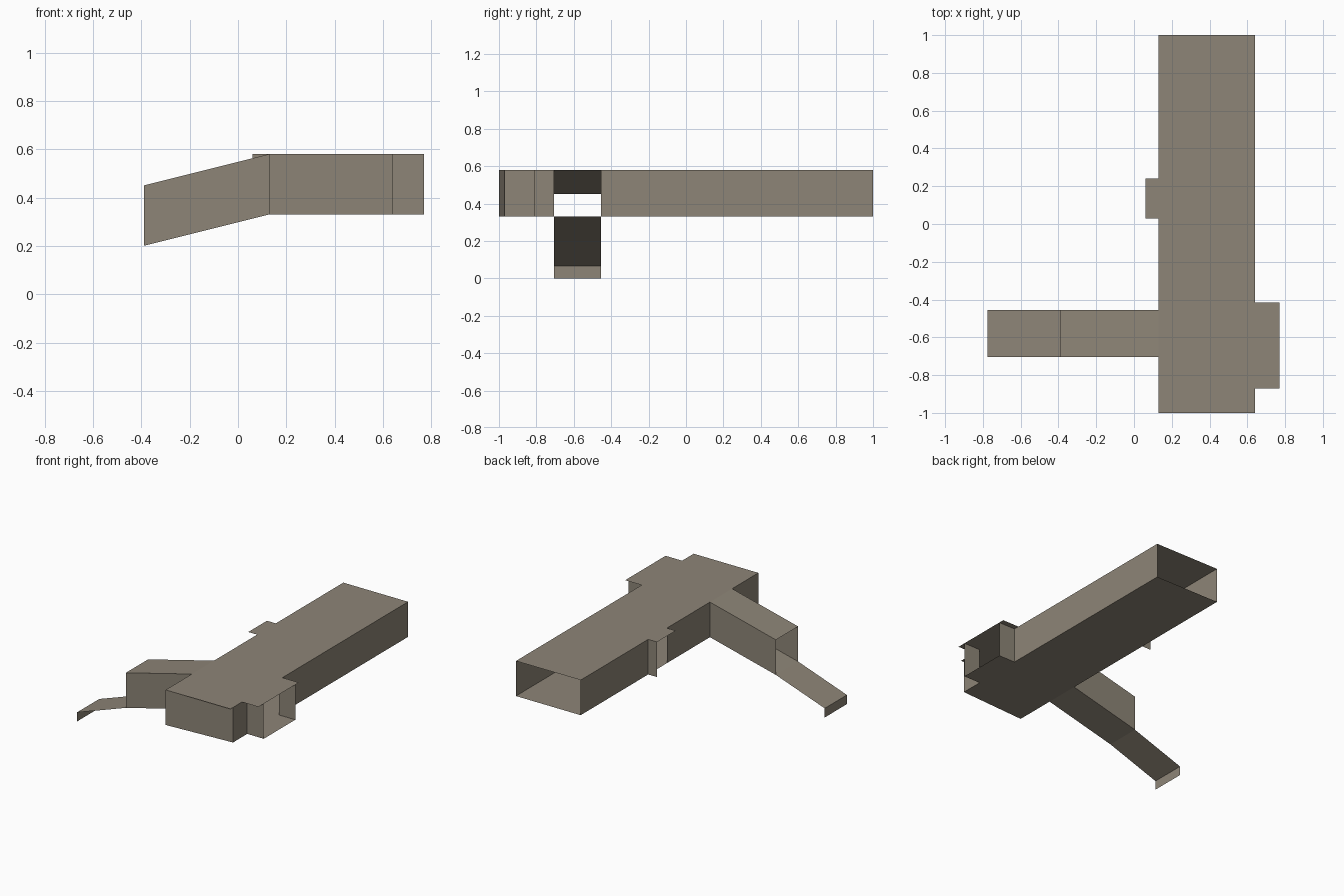
import bpy, bmesh

if "Cube" in bpy.data.objects:
    bpy.data.objects.remove(bpy.data.objects["Cube"])

FLOOR, ROOF = 0.33, 0.58            # hall floor and roof heights
H = ROOF - FLOOR
W, E = 0.13, 0.64                   # hall west and east walls
PORCH_X = 0.77                      # outer edge of the east porch
Y0, Y1 = -0.705, -0.455             # sides of the sloping passage
END_X, END_Z = -0.39, 0.20          # low end of the passage floor
FOOT_X, FOOT_Z = -0.775, 0.065      # foot of the ramp

mat = bpy.data.materials.new("warm_grey")
mat.diffuse_color = (0.27, 0.235, 0.185, 1)
mat.use_nodes = True
mat.node_tree.nodes["Principled BSDF"].inputs["Base Color"].default_value = mat.diffuse_color


def make(name, polys):
    """Thin sheet object made of the given polygons."""
    bm = bmesh.new()
    for poly in polys:
        bm.faces.new([bm.verts.new(p) for p in poly])
    bmesh.ops.remove_doubles(bm, verts=bm.verts, dist=1e-4)
    mesh = bpy.data.meshes.new(name)
    bm.to_mesh(mesh)
    bm.free()
    mesh.materials.append(mat)
    ob = bpy.data.objects.new(name, mesh)
    bpy.context.collection.objects.link(ob)
    return ob


def walls(name, path):
    """Upright wall sheets of height H along a path of (x, y, base z)."""
    make(name, [[p, q, (q[0], q[1], q[2] + H), (p[0], p[1], p[2] + H)]
                for p, q in zip(path, path[1:])])


def level(pts, z):
    return [(x, y, z) for x, y in pts]


def strip(x0, z0, x1, z1):
    """Passage-wide sheet between two lines across y."""
    return [(x0, Y0, z0), (x1, Y0, z1), (x1, Y1, z1), (x0, Y1, z0)]


# Hall roof with overhangs over the east porch and the west door
make("hall_roof", [level([
    (W, -1), (E, -1), (E, -0.87), (PORCH_X, -0.87), (PORCH_X, -0.415), (E, -0.415),
    (E, 1), (W, 1), (W, 0.24), (0.06, 0.24), (0.06, 0.03), (W, 0.03)], ROOF)])

# Hall floor reaching into the porch
make("hall_floor", [level([
    (W, -1), (E, -0.97), (E, -0.81), (PORCH_X, -0.81), (PORCH_X, Y1), (E, Y1),
    (E, 1), (W, 1)], FLOOR)[::-1]])

# Hall walls, leaving the porch, passage, west door and back end open
walls("front_wall", level([(W, Y0), (W, -1), (E, -0.97), (E, -0.81), (PORCH_X, -0.81)], FLOOR))
walls("east_wall", level([(PORCH_X, Y1), (E, Y1), (E, 1)], FLOOR))
walls("west_wall_back", level([(W, 1), (W, 0.24), (0.06, 0.24)], FLOOR))
walls("west_wall_middle", level([(W, 0.03), (W, Y1)], FLOOR))

# Sloping passage, open at the low end
walls("passage_north_wall", [(W, Y1, FLOOR), (END_X, Y1, END_Z)])
walls("passage_south_wall", [(END_X, Y0, END_Z), (W, Y0, FLOOR)])
make("passage_roof", [strip(END_X, END_Z + H, W, ROOF)])
make("passage_floor", [strip(END_X, END_Z, W, FLOOR)[::-1]])

# Open ramp and its end plate down to the ground
make("ramp", [strip(FOOT_X, FOOT_Z, END_X, END_Z)])
make("ramp_end_plate", [strip(FOOT_X, 0, FOOT_X, FOOT_Z)[::-1]])
